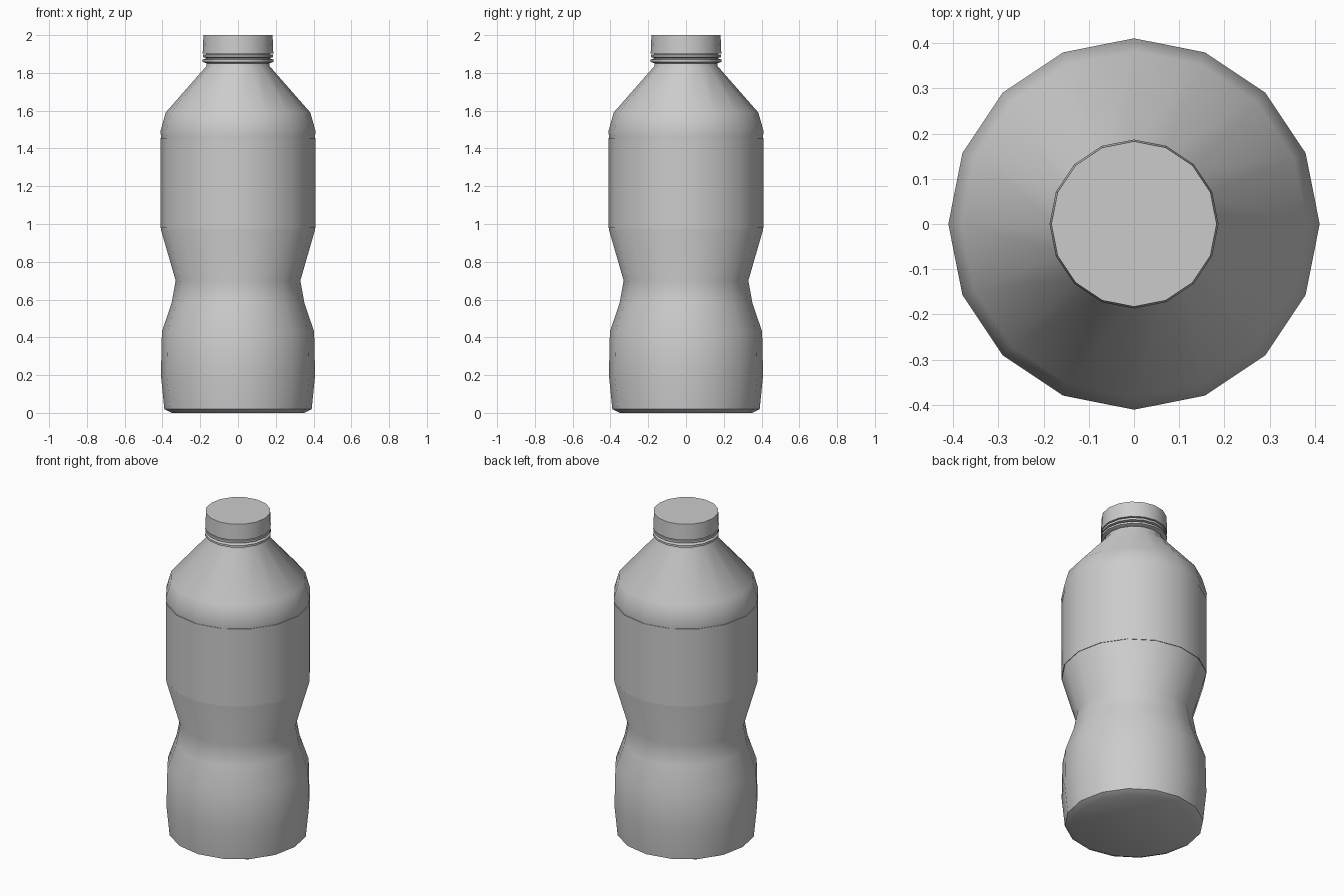
import bpy, bmesh, math

if "Cube" in bpy.data.objects:
    bpy.data.objects.remove(bpy.data.objects["Cube"])

SIDES = 16


def lathe(name, profile, angle):
    """Revolve (radius, z) points around z and cap both ends."""
    bm = bmesh.new()
    rings = []
    for r, z in profile:
        rings.append([bm.verts.new((r * math.cos(2 * math.pi * i / SIDES),
                                    r * math.sin(2 * math.pi * i / SIDES), z))
                      for i in range(SIDES)])
    for a, b in zip(rings, rings[1:]):
        for i in range(SIDES):
            j = (i + 1) % SIDES
            bm.faces.new((a[i], a[j], b[j], b[i]))
    bm.faces.new(rings[0][::-1])
    bm.faces.new(rings[-1])
    mesh = bpy.data.meshes.new(name)
    bm.to_mesh(mesh)
    bm.free()
    ob = bpy.data.objects.new(name, mesh)
    bpy.context.collection.objects.link(ob)
    bpy.ops.object.select_all(action='DESELECT')
    ob.select_set(True)
    bpy.context.view_layer.objects.active = ob
    bpy.ops.object.shade_smooth_by_angle(angle=math.radians(angle))
    return ob


# Bottle body: base, pinched waist, label area, shoulder, neck
lathe("bottle_body", [
    (0.35, 0.0), (0.39, 0.02), (0.408, 0.20), (0.403, 0.43), (0.352, 0.58),
    (0.33, 0.70), (0.408, 0.97), (0.406, 0.985), (0.406, 1.45), (0.411, 1.49),
    (0.383, 1.59), (0.168, 1.835), (0.165, 1.855)], 40)

# Label sleeve
lathe("label", [(0.405, 0.98), (0.41, 0.98), (0.41, 1.455), (0.405, 1.455)], 30)

# Neck with support ring
lathe("neck_ring", [
    (0.165, 1.85), (0.187, 1.858), (0.187, 1.87), (0.17, 1.877), (0.17, 1.91)], 30)

# Tamper band under the cap
lathe("tamper_band", [(0.17, 1.88), (0.185, 1.883), (0.185, 1.896), (0.17, 1.898)], 30)

# Screw cap
lathe("cap", [(0.187, 1.903), (0.183, 2.0)], 30)
